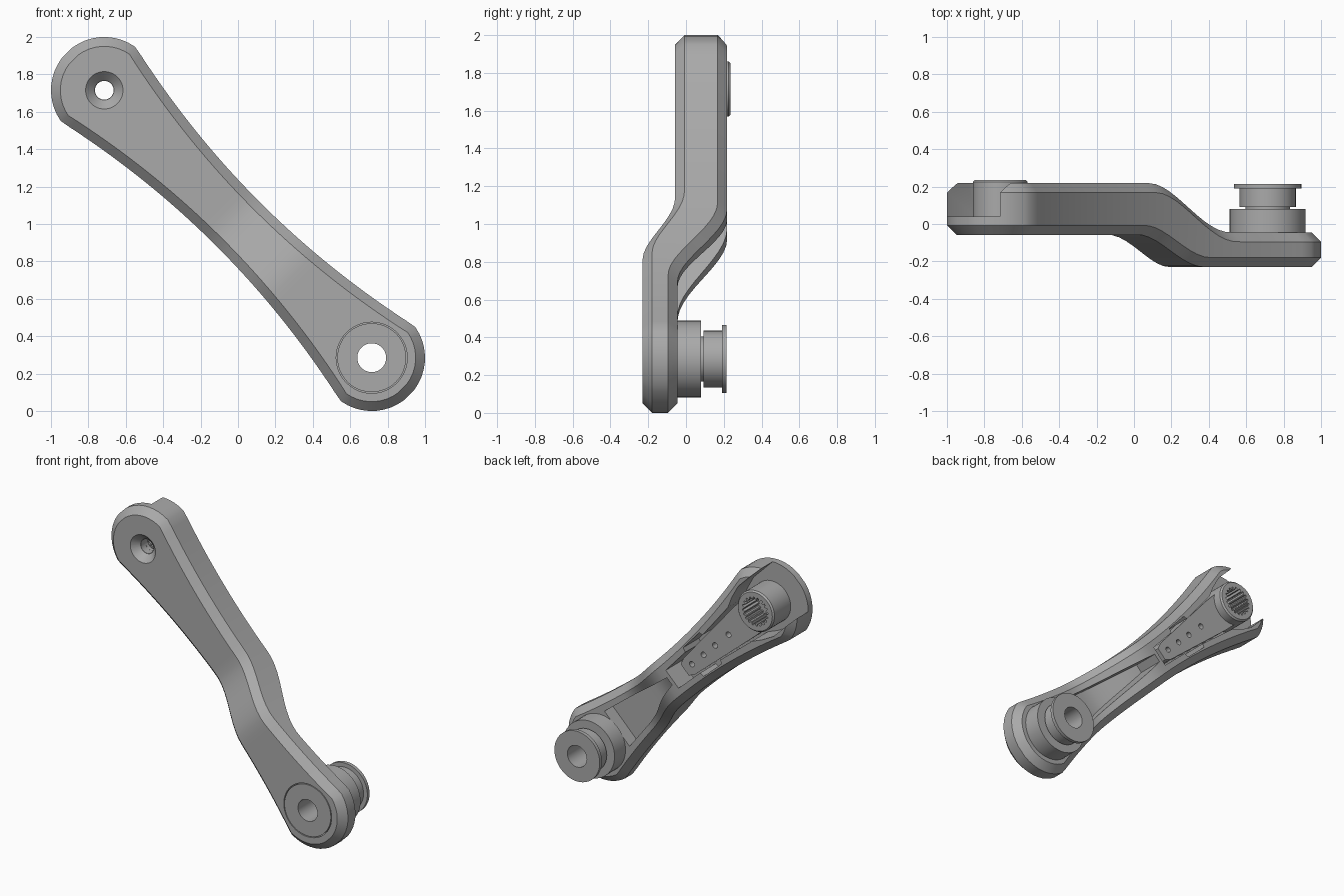
import bpy, bmesh, math
from mathutils import Vector

cube = bpy.data.objects.get("Cube")
if cube:
    bpy.data.objects.remove(cube)

grey = bpy.data.materials.new("plain grey")
grey.use_nodes = True
colour = (0.4, 0.4, 0.4, 1)
grey.diffuse_color = colour
grey.node_tree.nodes["Principled BSDF"].inputs["Base Color"].default_value = colour

HALF, R = 1.011, 0.285      # pivot distance from the middle, end radius
S = math.sqrt(0.5)


def place(u, w, y):
    """u runs down the arm, w across it, y is depth."""
    return Vector(((u + w) * S, y, 1 + (w - u) * S))


def finish(name, bm):
    bmesh.ops.recalc_face_normals(bm, faces=bm.faces)
    mesh = bpy.data.meshes.new(name)
    bm.to_mesh(mesh)
    bm.free()
    mesh.materials.append(grey)
    ob = bpy.data.objects.new(name, mesh)
    bpy.context.collection.objects.link(ob)
    return ob


def loft(name, levels):
    """levels: list of (half outline [(u, w)], depth function of u)."""
    bm = bmesh.new()
    rows = []
    for pts, depth in levels:
        rows.append([[bm.verts.new(place(u, s * w, depth(u))) for u, w in pts] for s in (1, -1)])
    n, last = len(rows[0][0]), len(rows) - 1
    for i in range(n - 1):
        for j in range(last):
            for s in (0, 1):
                a, b = rows[j][s], rows[j + 1][s]
                bm.faces.new((a[i], a[i + 1], b[i + 1], b[i]))
        for j in (0, last):
            a, b = rows[j]
            bm.faces.new((a[i], a[i + 1], b[i + 1], b[i]))
    for i in (0, n - 1):
        for j in range(last):
            bm.faces.new((rows[j][0][i], rows[j][1][i], rows[j + 1][1][i], rows[j + 1][0][i]))
    return finish(name, bm)


def lathe(name, u0, profile, seg=48, tooth=0.0):
    """Closed (radius, y) profile turned about a pivot; tooth varies the radius for splines."""
    bm = bmesh.new()
    rings = []
    for r, y in profile:
        ring = []
        for k in range(seg):
            a = 2 * math.pi * k / seg
            q = r - tooth * (k // 2 % 2)
            ring.append(bm.verts.new(place(u0 + q * math.cos(a), q * math.sin(a), y)))
        rings.append(ring)
    if len(rings) == 2:     # plain plug
        bm.faces.new(rings[0])
        bm.faces.new(rings[1])
        pairs = [(rings[0], rings[1])]
    else:
        pairs = list(zip(rings, rings[1:] + rings[:1]))
    for a, b in pairs:
        for k in range(seg):
            m = (k + 1) % seg
            bm.faces.new((a[k], a[m], b[m], b[k]))
    return finish(name, bm)


def cut(ob, cutters):
    bpy.context.view_layer.objects.active = ob
    for c in cutters:
        mod = ob.modifiers.new("cut", "BOOLEAN")
        mod.operation, mod.solver, mod.object = "DIFFERENCE", "EXACT", c
        bpy.ops.object.modifier_apply(modifier=mod.name)
        bpy.data.objects.remove(c)


def level(y):
    return lambda u: y


def ease(u, start, end, y0, y1):
    t = min(1, max(0, (u - start) / (end - start)))
    return y0 + (y1 - y0) * t * t * (3 - 2 * t)


def front(u):
    return ease(u, -0.08, 0.4, -0.058, -0.23)


def back(u):
    return ease(u, 0.0, 0.58, 0.218, -0.045)


def outline(inset):
    """Waisted body with a round cap at each end."""
    cap = [(HALF + (R - inset) * math.cos(a), (R - inset) * math.sin(a))
           for a in (math.radians(d) for d in range(80, 0, -8))]
    body = [(k * 0.05, 0.165 + 0.105 * (k * 0.05) ** 2 - inset) for k in range(-20, 21)]
    return [(-u, w) for u, w in reversed(cap)] + body + cap


# Cranked arm with chamfered edges
CH = 0.05
arm = loft("arm", [(outline(CH), front), (outline(0), lambda u: front(u) + CH),
                   (outline(0), lambda u: back(u) - CH), (outline(CH), back)])

# Open slot round the hub, narrowing to the horn seat with side notches
seat = [(-1.4, 0.2), (-1.0, 0.2), (-0.9, 0.17), (-0.82, 0.135), (-0.5, 0.1), (-0.49, 0.125),
        (-0.3, 0.115), (-0.29, 0.083), (-0.06, 0.072)]
slot = loft("slot", [(seat, level(0.04)), (seat, level(0.4))])
# Tapered pocket that follows the crank
tri = [(-0.03 + 0.05 * k, 0.03 + 0.0065 * k) for k in range(18)]
pocket = loft("pocket", [(tri, lambda u: front(u) + 0.09), (tri, level(0.4))])
bore = lathe("bore", HALF, [(0.19, -0.4), (0.19, 0.2)])
screw = lathe("screw", -HALF, [(0.05, -0.2), (0.05, 0.2)])
sink = lathe("sink", -HALF, [(0.116, -0.074), (0.052, -0.01)])
cut(arm, [slot, pocket, bore, screw, sink])

# Horn: flat tapered bar with four holes
bar_pts = [(-1.0, 0.125), (-0.82, 0.118), (-0.2, 0.065), (-0.15, 0.045)]
bar = loft("horn_bar", [(bar_pts, level(0.041)), (bar_pts, level(0.165))])
cut(bar, [lathe("hole", u, [(0.02, 0.08), (0.02, 0.3)], 16) for u in (-0.64, -0.49, -0.36, -0.23)]
    + [lathe("hub_space", -HALF, [(0.12, -0.1), (0.12, 0.3)])])

# Splined hub
hub = lathe("horn_hub", -HALF, [(0.05, 0.041), (0.146, 0.041), (0.146, 0.225), (0.136, 0.236), (0.05, 0.236)])
cut(hub, [lathe("spline", -HALF, [(0.103, 0.07), (0.103, 0.4)], 80, 0.016)])

# Turned bush with collar, groove and end flange
bush = lathe("pivot_bush", HALF, [
    (0.077, -0.23), (0.184, -0.23), (0.184, -0.046), (0.203, -0.046), (0.203, 0.08), (0.12, 0.08),
    (0.12, 0.092), (0.15, 0.092), (0.15, 0.19), (0.18, 0.19), (0.18, 0.215), (0.077, 0.215)])

for ob in (arm, bar, hub, bush):
    bpy.ops.object.select_all(action="DESELECT")
    ob.select_set(True)
    bpy.context.view_layer.objects.active = ob
    bpy.ops.object.shade_smooth_by_angle(angle=math.radians(25))
